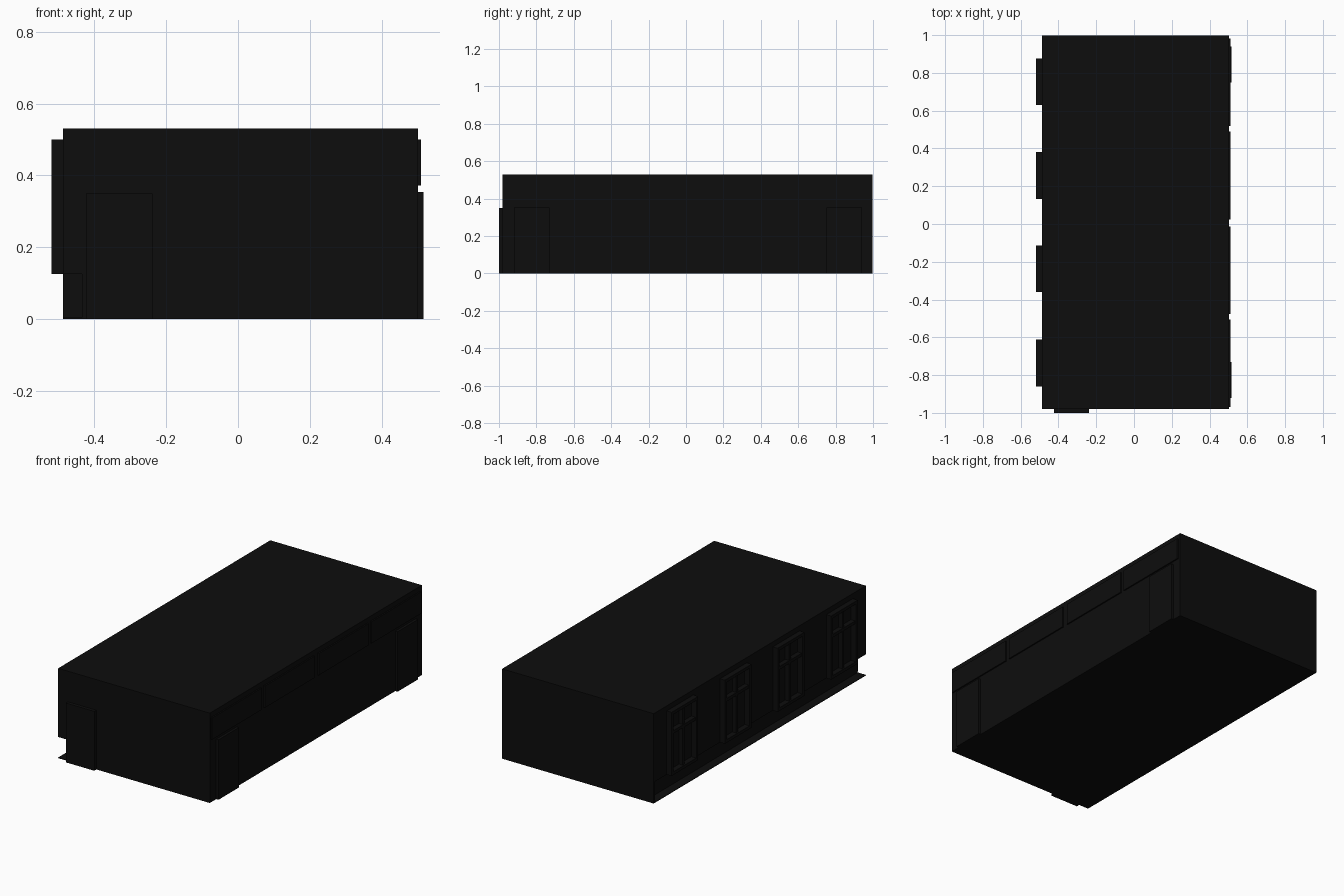
import bpy

if "Cube" in bpy.data.objects:
    bpy.data.objects.remove(bpy.data.objects["Cube"])

# One flat near-black colour
black = bpy.data.materials.new("matte_black")
black.diffuse_color = (0.004, 0.004, 0.004, 1)
black.use_nodes = True
black.node_tree.nodes["Principled BSDF"].inputs["Base Color"].default_value = black.diffuse_color


def box(name, x0, x1, y0, y1, z0, z1):
    bpy.ops.mesh.primitive_cube_add(size=1, location=((x0 + x1) / 2, (y0 + y1) / 2, (z0 + z1) / 2))
    ob = bpy.context.object
    ob.name = name
    for v in ob.data.vertices:
        v.co.x *= x1 - x0
        v.co.y *= y1 - y0
        v.co.z *= z1 - z0
    ob.data.materials.append(black)
    return ob


L, R, F, B, H = -0.488, 0.502, -0.98, 0.998, 0.53
RECESS = -0.435   # foot of the left wall sits back under the windows
SILL = 0.125

# Building shell
box("floor", L, R, F, B, 0, 0.004)
box("lower_body", RECESS, R, F, B, 0.004, SILL)
box("upper_body", L, R, F, B, SILL, H)
box("back_wall_foot", L, RECESS, B - 0.012, B, 0.004, SILL)

# Left windows: protruding frames with a mullion and a transom
for yc in (-0.735, -0.237, 0.256, 0.753):
    y0, y1, z0, z1 = yc - 0.124, yc + 0.124, SILL, 0.5
    t, x0, x1 = 0.018, -0.52, L
    box("window_bottom_rail", x0, x1, y0, y1, z0, z0 + t)
    box("window_top_rail", x0, x1, y0, y1, z1 - t, z1)
    box("window_stile", x0, x1, y0, y0 + t, z0 + t, z1 - t)
    box("window_stile", x0, x1, y1 - t, y1, z0 + t, z1 - t)
    box("window_transom", x0 + 0.004, x1, y0 + t, y1 - t, 0.365, 0.365 + t)
    box("window_mullion", x0 + 0.008, x1, yc - t / 2, yc + t / 2, z0 + t, z1 - t)

# Right high windows: shallow panels
for yc in (-0.738, -0.245, 0.257, 0.75):
    box("high_window", R, 0.51, yc - 0.232, yc + 0.232, 0.372, 0.5)

# Doors
for y0 in (-0.92, 0.75):
    box("side_door", R, 0.517, y0, y0 + 0.19, 0, 0.354)
box("front_door", -0.424, -0.238, -1.0, F, 0, 0.35)
